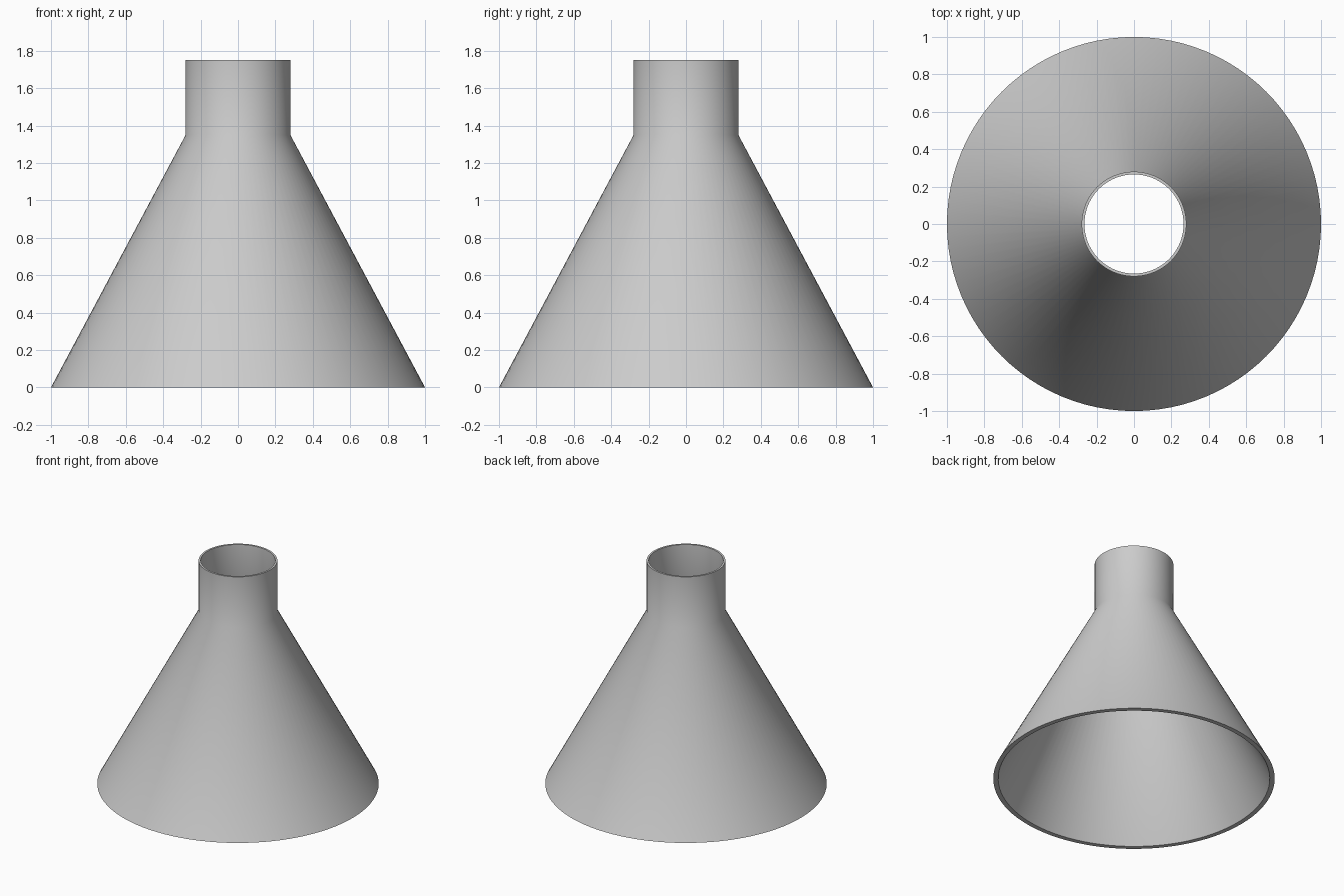
import bpy, bmesh, math

cube = bpy.data.objects.get("Cube")
if cube:
    bpy.data.objects.remove(cube, do_unlink=True)

SEGMENTS = 96

# Plain grey material
grey = bpy.data.materials.new("light_grey")
grey.use_nodes = True
colour = (0.6, 0.6, 0.6, 1)
grey.diffuse_color = colour
grey.node_tree.nodes["Principled BSDF"].inputs["Base Color"].default_value = colour

# Closed wall profile (radius, height): outer side up, inner side down
profile = [(1, 0), (0.28, 1.35), (0.28, 1.75),
           (0.265, 1.75), (0.265, 1.33), (0.965, 0)]

# Revolve the profile into one hollow funnel
bm = bmesh.new()
verts = [bm.verts.new((r, 0, z)) for r, z in profile]
edges = [bm.edges.new((verts[i - 1], verts[i])) for i in range(len(verts))]
bmesh.ops.spin(bm, geom=verts + edges, cent=(0, 0, 0), axis=(0, 0, 1),
               angle=math.tau, steps=SEGMENTS, use_merge=True)
bmesh.ops.remove_doubles(bm, verts=bm.verts, dist=0.0001)
bmesh.ops.recalc_face_normals(bm, faces=bm.faces)
mesh = bpy.data.meshes.new("funnel")
bm.to_mesh(mesh)
bm.free()
mesh.materials.append(grey)

funnel = bpy.data.objects.new("funnel", mesh)
bpy.context.collection.objects.link(funnel)
bpy.context.view_layer.objects.active = funnel
funnel.select_set(True)
bpy.ops.object.shade_smooth_by_angle(angle=math.radians(30))
